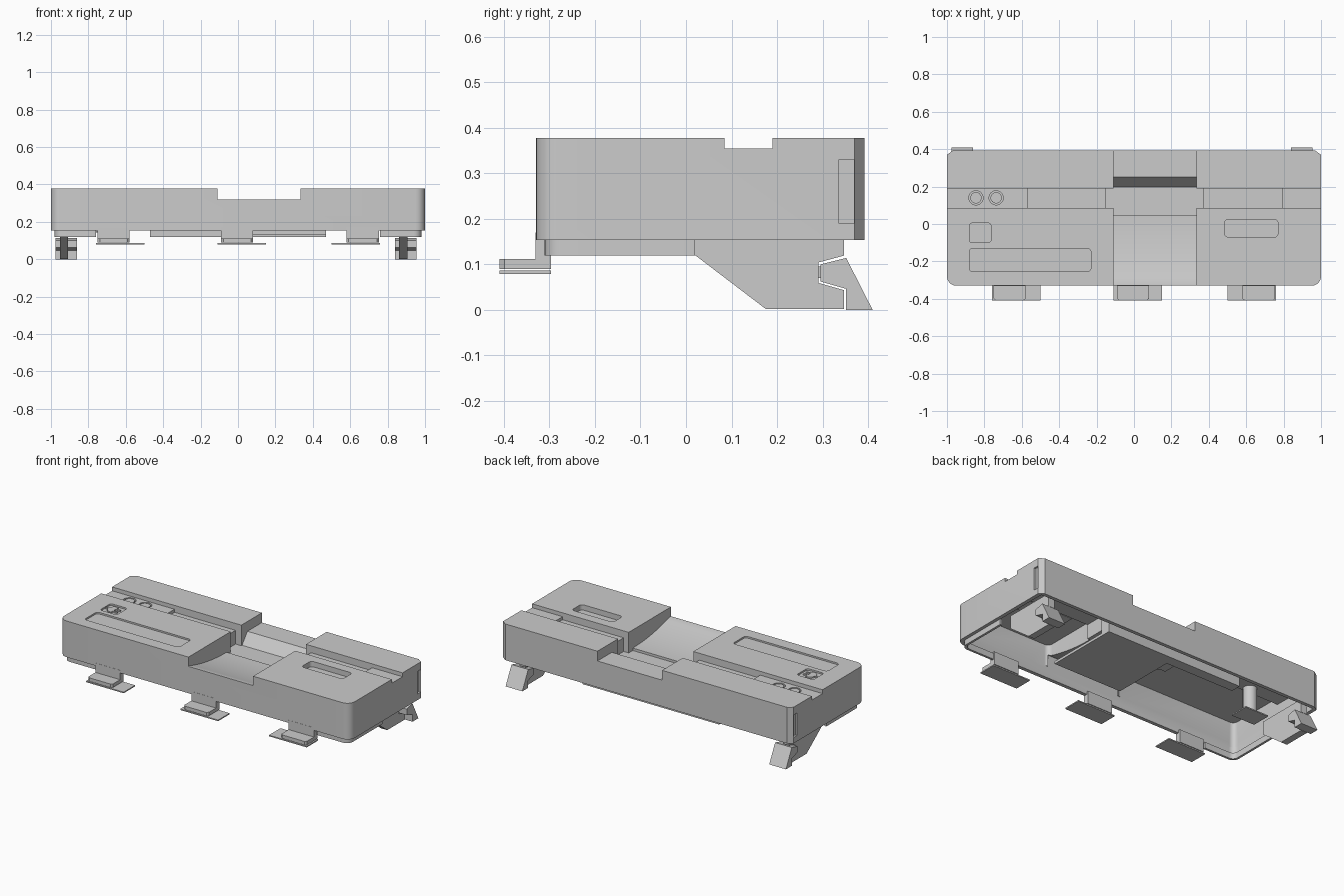
import bpy, bmesh, math
from mathutils import Vector

old = bpy.data.objects.get("Cube")
if old:
    bpy.data.objects.remove(old, do_unlink=True)

grey = bpy.data.materials.new("plain grey")
grey.use_nodes = True
colour = (0.6, 0.6, 0.6, 1)
grey.diffuse_color = colour
grey.node_tree.nodes["Principled BSDF"].inputs["Base Color"].default_value = colour


def prism(name, pts, lo, hi, axis="z"):
    """Extrude a 2D outline from lo to hi along z (points x, y) or x (points y, z)."""
    place = (lambda p, d: Vector((p[0], p[1], d))) if axis == "z" else (lambda p, d: Vector((d, p[0], p[1])))
    bm = bmesh.new()
    face = bm.faces.new([bm.verts.new(place(p, lo)) for p in pts])
    out = bmesh.ops.extrude_face_region(bm, geom=[face])
    moved = [v for v in out["geom"] if isinstance(v, bmesh.types.BMVert)]
    shift = Vector((0, 0, hi - lo)) if axis == "z" else Vector((hi - lo, 0, 0))
    bmesh.ops.translate(bm, verts=moved, vec=shift)
    bmesh.ops.recalc_face_normals(bm, faces=bm.faces)
    mesh = bpy.data.meshes.new(name)
    bm.to_mesh(mesh)
    bm.free()
    mesh.materials.append(grey)
    ob = bpy.data.objects.new(name, mesh)
    bpy.context.collection.objects.link(ob)
    return ob


def rounded(x0, x1, y0, y1, r_front=0.0, r_back=None, seg=6):
    """Rectangle outline with rounded front and back corners."""
    r_back = r_front if r_back is None else r_back
    pts = []
    corners = [(x0, y0, r_front, 180), (x1, y0, r_front, 270), (x1, y1, r_back, 0), (x0, y1, r_back, 90)]
    for x, y, r, start in corners:
        if r == 0:
            pts.append((x, y))
            continue
        cx = x + r if x == x0 else x - r
        cy = y + r if y == y0 else y - r
        for i in range(seg + 1):
            a = math.radians(start + 90 * i / seg)
            pts.append((cx + r * math.cos(a), cy + r * math.sin(a)))
    return pts


def box(name, x0, x1, y0, y1, z0, z1):
    return prism(name, rounded(x0, x1, y0, y1), z0, z1)


def disc(name, x, y, r, z0, z1):
    ring = [(x + r * math.cos(math.tau * i / 24), y + r * math.sin(math.tau * i / 24)) for i in range(24)]
    return prism(name, ring, z0, z1)


def cut(target, cutter):
    """Subtract the cutter for good, then discard it."""
    mod = target.modifiers.new("cut", "BOOLEAN")
    mod.operation = "DIFFERENCE"
    mod.solver = "EXACT"
    mod.object = cutter
    bpy.context.view_layer.update()
    data = bpy.data.meshes.new_from_object(target.evaluated_get(bpy.context.evaluated_depsgraph_get()))
    target.modifiers.clear()
    target.data = data
    bpy.data.objects.remove(cutter, do_unlink=True)


# Main housing: rounded front corners, small chamfers at the rear
TOP, RIM = 0.378, 0.153
outline = [p for p in rounded(-1, 1, -0.33, 0.392, 0.05) if p[1] < 0.2]
outline += [(1, 0.37), (0.97, 0.392), (-0.97, 0.392), (-1, 0.37)]
body = prism("housing", outline, RIM, TOP)

# Hollow underside: thin walls all round, ceiling following the top surface
cut(body, prism("cavity", rounded(-0.977, 0.977, -0.308, 0.37, 0.035, 0.01), 0.1, 0.225))
for x0, x1 in ((-0.977, -0.13), (0.355, 0.977)):
    cut(body, prism("front_cavity", rounded(x0, x1, -0.308, 0.065, 0.03, 0), 0.2, 0.357))
    cut(body, box("rear_cavity", x0, x1, 0.215, 0.37, 0.2, 0.357))
for x0, x1 in ((-0.977, -0.17), (0.39, 0.977)):
    cut(body, box("groove_cavity", x0, x1, 0.06, 0.22, 0.2, 0.315))
dish = []
for i in range(13):
    t = i / 12
    dish.append((-0.32 + 0.365 * t, 0.265 + 0.055 * (1 - t) ** 2))
under = [(max(y, -0.308), z - 0.022) for y, z in dish]
under += [(0.06, 0.215), (-0.308, 0.215)]
cut(body, prism("dish_cavity", under, -0.14, 0.365, "x"))

# Long groove, its deeper middle, and the pocket
cut(body, box("groove", -1.1, 1.1, 0.085, 0.19, 0.354, 0.5))
cut(body, box("groove_middle", -0.57, 0.79, 0.085, 0.19, 0.335, 0.5))
cut(body, box("groove_pocket", -0.15, 0.37, 0.085, 0.19, 0.25, 0.5))

# Central saddle with a curved floor and a sloping back
saddle = [(-0.4, 0.32)] + dish
saddle += [(0.045, 0.25), (0.197, 0.25), (0.25, 0.317), (0.5, 0.317), (0.5, 0.5), (-0.4, 0.5)]
cut(body, prism("saddle", saddle, -0.11, 0.335, "x"))

# Recesses in the top
cut(body, prism("label_recess", rounded(-0.88, -0.23, -0.255, -0.13, 0.02), 0.368, 0.5))
cut(body, prism("symbol_recess", rounded(-0.88, -0.765, -0.1, 0.005, 0.015), 0.368, 0.5))
cup = box("finger_cup", 0.475, 0.78, -0.08, 0.035, 0.335, 0.36)
for ob in (body, cup):
    cut(ob, prism("finger_recess", rounded(0.485, 0.77, -0.07, 0.025, 0.02), 0.345, 0.5))
for x in (-0.845, -0.737):
    cut(body, disc("button_recess", x, 0.14, 0.038, 0.338, 0.5))
    disc("button", x, 0.14, 0.03, 0.33, 0.352)

# Slots in the rear corners
for s in (-1, 1):
    slot = [(s * 1.05, 0.336), (s * 0.988, 0.336), (s * 0.988, 0.369), (s * 1.05, 0.369)]
    cut(body, prism("corner_slot", slot, 0.19, 0.33))

# Plug symbol
plug = [(-0.815, -0.085), (-0.815, -0.01)]
for i in range(1, 10):
    a = math.radians(90 + 18 * i)
    plug.append((-0.822 + 0.037 * math.cos(a), -0.0475 + 0.0375 * math.sin(a)))
prism("symbol_plug", plug, 0.366, 0.376)
for y in (-0.065, -0.035):
    box("symbol_prong", -0.816, -0.785, y - 0.005, y + 0.005, 0.366, 0.376)
box("symbol_cord", -0.876, -0.855, -0.053, -0.043, 0.366, 0.376)

# Boss hanging below the buttons
disc("button_boss", -0.75, 0.1, 0.04, 0.15, 0.32)
box("boss_plate", -0.83, -0.67, 0.04, 0.16, 0.143, 0.15)

# Inset lip under the rim, open at the front and rear
lip = prism("lower_lip", rounded(-0.98, 0.98, -0.311, 0.3, 0.04), 0.119, 0.157)
cut(lip, prism("lip_inside", rounded(-0.966, 0.966, -0.297, 0.28, 0.03), 0, 0.3))
cut(lip, box("lip_front_gap", -0.76, 0.76, -0.4, -0.2, 0, 0.3))
cut(lip, box("lip_rear_gap", -1.1, 1.1, 0.02, 0.5, 0, 0.3))

# Underside plate and rear rail
box("under_plate", 0.0, 0.47, -0.12, 0.285, 0.119, 0.135)
box("rear_rail", -0.47, 0.47, 0.28, 0.345, 0.119, 0.23)

# Front tabs: hooked block above a thin plate
tab = [(-0.41, 0.09), (-0.297, 0.09), (-0.297, 0.17), (-0.331, 0.17), (-0.331, 0.112), (-0.41, 0.112)]
for block, plate in (((-0.75, -0.58), (-0.76, -0.5)), ((-0.09, 0.08), (-0.11, 0.15)), ((0.58, 0.755), (0.5, 0.76))):
    hook = prism("front_tab", tab, block[0], block[1], "x")
    for x, s in ((block[0], 1), (block[1], -1)):
        corner = [(x - s * 0.01, -0.42), (x + s * 0.02, -0.42), (x + s * 0.006, -0.404), (x - s * 0.01, -0.39)]
        cut(hook, prism("tab_corner", corner, 0, 0.2))
    box("tab_plate", plate[0], plate[1], -0.41, -0.297, 0.079, 0.086)

# Rear legs: thin bracket and wedge-shaped clip
bracket = [(0.02, 0.2), (0.02, 0.12), (0.175, 0.002), (0.347, 0.002), (0.347, 0.043), (0.291, 0.059),
           (0.291, 0.104), (0.347, 0.119), (0.347, 0.2)]
clip = [(0.352, 0), (0.41, 0), (0.352, 0.114), (0.296, 0.1), (0.296, 0.062), (0.352, 0.046)]
for x in (-0.975, 0.84):
    prism("leg_bracket", bracket, x + 0.022, x + 0.065, "x")
    prism("leg_clip", clip, x, x + 0.115, "x")
    box("clip_pin", x + 0.03, x + 0.055, 0.285, 0.31, 0.07, 0.095)

# Smooth the curved faces, keep the edges sharp
for ob in bpy.context.collection.objects:
    if ob.type == "MESH" and ob.data.materials and ob.data.materials[0] == grey:
        bpy.ops.object.select_all(action="DESELECT")
        ob.select_set(True)
        bpy.context.view_layer.objects.active = ob
        bpy.ops.object.shade_smooth_by_angle(angle=math.radians(30))
